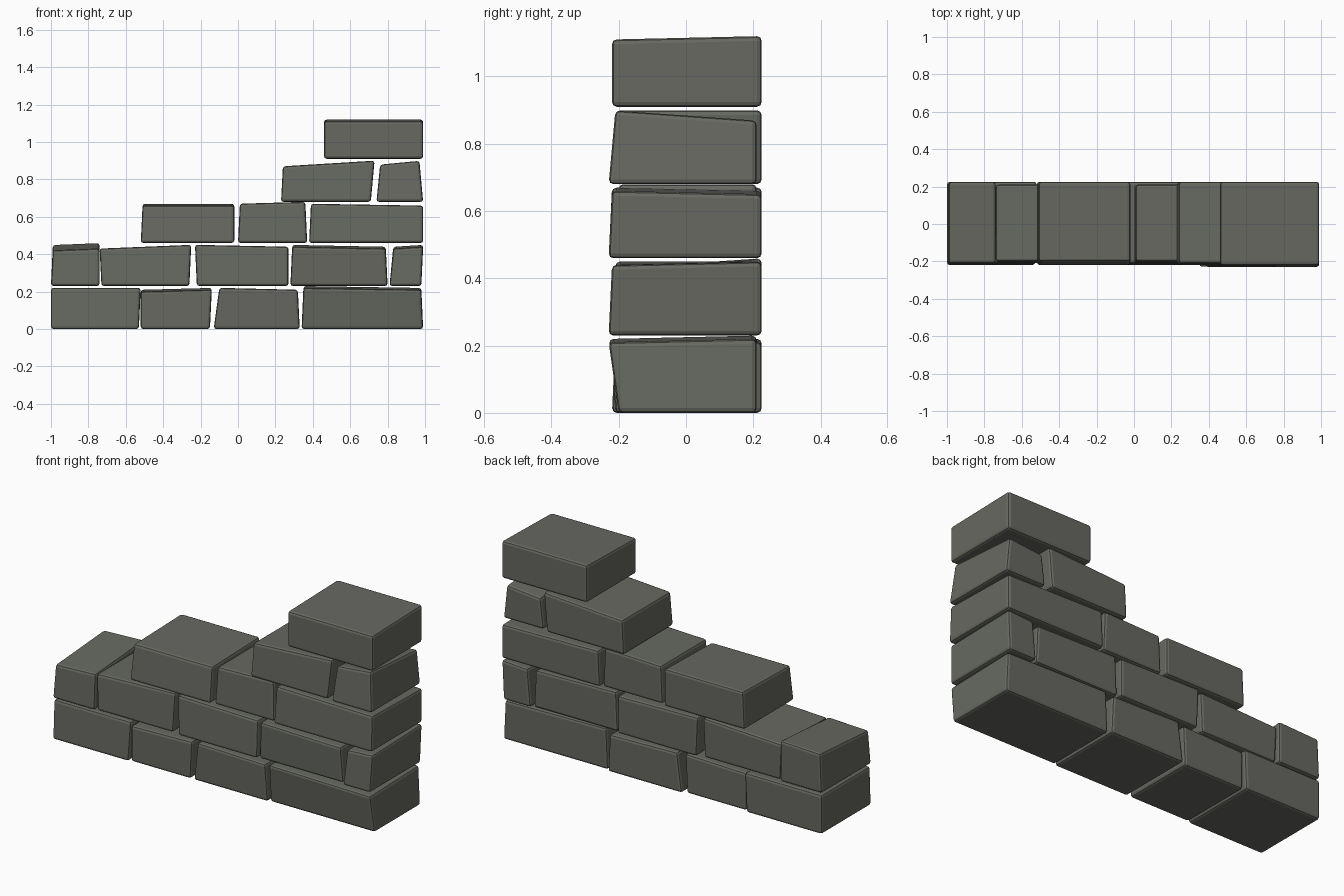
import bpy
import bmesh

default_cube = bpy.data.objects.get("Cube")
if default_cube:
    bpy.data.objects.remove(default_cube, do_unlink=True)

# One stone colour for the whole wall
stone = bpy.data.materials.new("dark_grey_stone")
stone.use_nodes = True
colour = (0.135, 0.14, 0.12, 1.0)
stone.diffuse_color = colour
shader = next(n for n in stone.node_tree.nodes if n.type == 'BSDF_PRINCIPLED')
shader.inputs["Base Color"].default_value = colour
shader.inputs["Roughness"].default_value = 0.9

# Each course: name, bottom height, stones. All sizes in hundredths of a unit.
# Stone: bottom left/right, top left/right, height left/right,
#        rise towards the back, front depth at bottom/top
COURSES = [
    ("base", 0, [
        (-100, -53, -100, -52, 22, 22, 0, 22, 21),
        (-52, -15, -52, -14, 20, 21, 1, 21, 21),
        (-13, 33, -10, 32, 22, 21, 0, 21, 22),
        (34, 99, 35, 98, 22, 21, 1, 20, 23)]),
    ("second", 23, [
        (-100, -74, -99, -74, 19, 20, 3, 22, 21),
        (-73, -26, -74, -25, 20, 22, 0, 21, 20),
        (-22, 27, -23, 27, 22, 21, 0, 22, 21),
        (28, 80, 29, 79, 21, 20, 1, 21, 22),
        (81, 98, 83, 99, 20, 21, 1, 23, 22)]),
    ("third", 46, [
        (-52, -2, -51, -2, 20, 20, 1, 22, 20),
        (0, 37, 1, 36, 21, 22, 0, 21, 20),
        (38, 99, 39, 99, 21, 20, -1, 23, 22)]),
    ("fourth", 68, [
        (23, 71, 24, 73, 19, 22, 0, 22, 21),
        (74, 99, 76, 97, 20, 22, -3, 23, 21)]),
    ("top", 91, [
        (46, 99, 46, 99, 20, 20, 1, 22, 22)]),
]


def add_stone(name, base, spec, back):
    """Skewed six-sided block with softly rounded edges."""
    bl, br, tl, tr, hl, hr, rise, fb, ft = spec
    bm = bmesh.new()
    bmesh.ops.create_cube(bm, size=2)
    for v in bm.verts:
        left, top, rear = v.co.x < 0, v.co.z > 0, v.co.y > 0
        x = (tl if left else tr) if top else (bl if left else br)
        y = back if rear else -(ft if top else fb)
        z = base
        if top:
            z += (hl if left else hr) + (rise if rear else 0)
        v.co = (x / 100, y / 100, z / 100)
    mesh = bpy.data.meshes.new(name)
    bm.to_mesh(mesh)
    bm.free()
    mesh.materials.append(stone)
    obj = bpy.data.objects.new(name, mesh)
    bpy.context.collection.objects.link(obj)
    bevel = obj.modifiers.new("rounded_edges", 'BEVEL')
    bevel.width = 0.014
    bevel.segments = 2
    bevel.limit_method = 'NONE'
    return obj


# Lay the courses, with the rear faces slightly uneven
for course, base, stones in COURSES:
    for i, spec in enumerate(stones):
        back = 22.5 if i % 2 == 0 else 21
        add_stone(f"{course}_course_stone_{i + 1}", base, spec, back)
